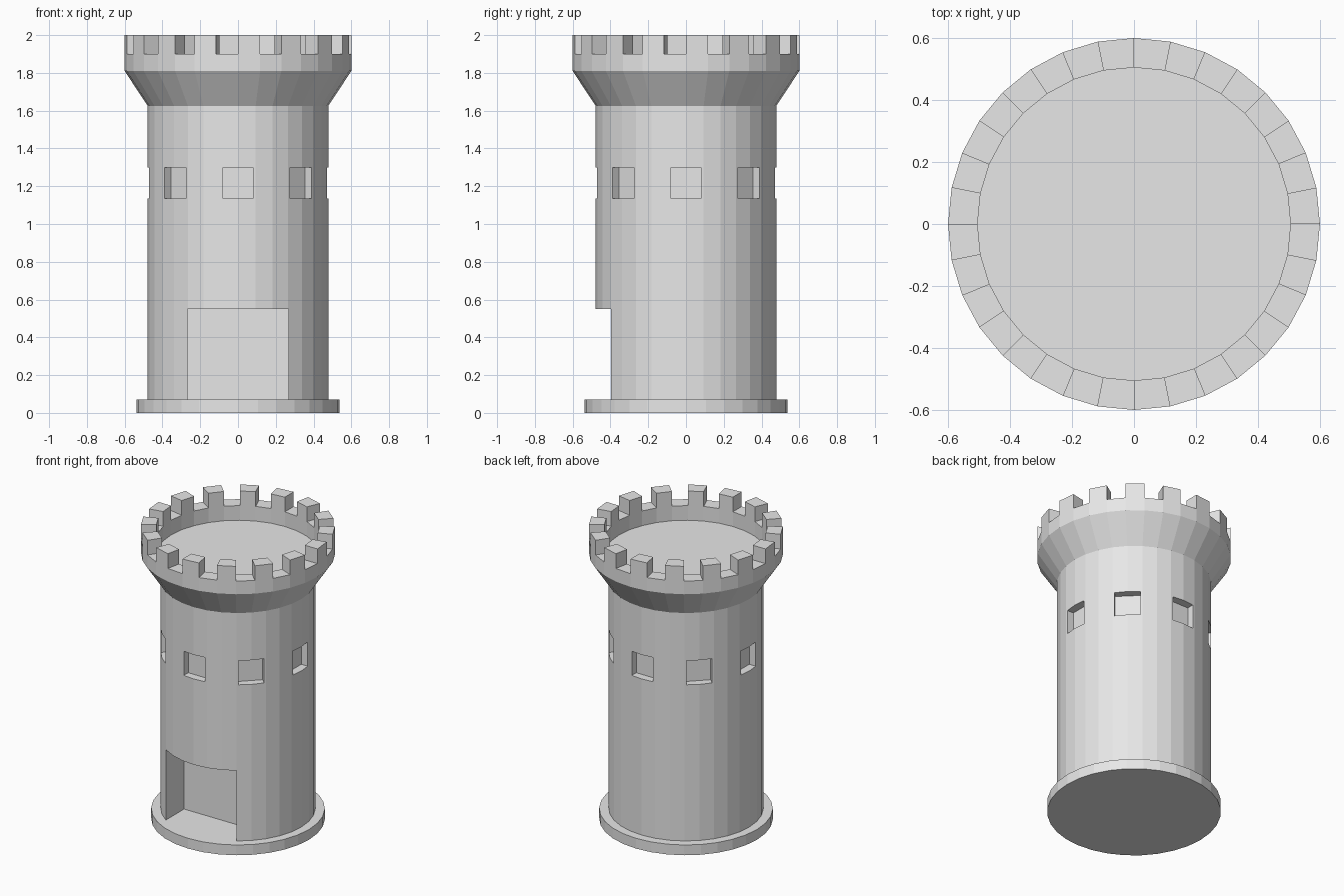
import bpy, bmesh, math
from mathutils import Matrix, Vector

if "Cube" in bpy.data.objects:
    bpy.data.objects.remove(bpy.data.objects["Cube"])

SIDES = 32
stone = bpy.data.materials.new("grey stone")
stone.diffuse_color = (0.8, 0.8, 0.8, 1)
stone.use_nodes = True
stone.node_tree.nodes["Principled BSDF"].inputs["Base Color"].default_value = stone.diffuse_color


def finish(bm, name):
    bmesh.ops.recalc_face_normals(bm, faces=bm.faces[:])
    mesh = bpy.data.meshes.new(name)
    bm.to_mesh(mesh)
    bm.free()
    mesh.materials.append(stone)
    obj = bpy.data.objects.new(name, mesh)
    bpy.context.collection.objects.link(obj)
    return obj


def turned(profile):
    """Revolve (radius, z) points into a capped solid; returns bmesh and bands of side faces."""
    bm = bmesh.new()
    rings = []
    for r, z in profile:
        angles = [2 * math.pi * i / SIDES for i in range(SIDES)]
        rings.append([bm.verts.new((r * math.cos(a), r * math.sin(a), z)) for a in angles])
    bands = []
    for lo, hi in zip(rings, rings[1:]):
        bands.append([bm.faces.new((lo[i], lo[(i + 1) % SIDES], hi[(i + 1) % SIDES], hi[i]))
                      for i in range(SIDES)])
    bm.faces.new(rings[0][::-1])
    bm.faces.new(rings[-1])
    return bm, bands


def add_box(bm, lo, hi, turn=0.0):
    lo, hi = Vector(lo), Vector(hi)
    size = hi - lo
    mat = (Matrix.Rotation(turn, 4, 'Z') @ Matrix.Translation((lo + hi) / 2)
           @ Matrix.Diagonal((size.x, size.y, size.z, 1)))
    bmesh.ops.create_cube(bm, size=1, matrix=mat)


# Round plinth
bm, _ = turned([(0.537, 0), (0.537, 0.07)])
finish(bm, "plinth")

# Tower shaft with flared head, parapet wall and sunken roof floor
bm, bands = turned([(0.478, 0.07), (0.478, 1.625), (0.60, 1.81),
                    (0.60, 1.90), (0.505, 1.90), (0.505, 1.80)])

# Battlements: raise every second segment of the parapet top
raised = bmesh.ops.extrude_discrete_faces(bm, faces=bands[3][::2])["faces"]
bm.free()
bm, bands = turned([(0.478, 0.07), (0.478, 1.625), (0.60, 1.81),
                    (0.60, 1.90), (0.505, 1.90), (0.505, 1.80)])
for face in bands[3][::2]:
    top = bmesh.ops.extrude_face_region(bm, geom=[face])["geom"]
    bmesh.ops.translate(bm, vec=(0, 0, 0.10),
                        verts=[v for v in top if isinstance(v, bmesh.types.BMVert)])
    if face.is_valid:
        bm.faces.remove(face)
tower = finish(bm, "tower")

# Openings: eight window recesses and one doorway
bm = bmesh.new()
for k in range(8):
    add_box(bm, (-0.08, -0.7, 1.135), (0.08, -0.422, 1.30), k * math.pi / 4)
add_box(bm, (-0.267, -0.7, -0.1), (0.267, -0.20, 0.55))
cutter = finish(bm, "opening_cutter")
cutter.hide_render = True

cut = tower.modifiers.new("openings", 'BOOLEAN')
cut.operation = 'DIFFERENCE'
cut.solver = 'EXACT'
cut.object = cutter
bpy.context.view_layer.objects.active = tower
bpy.ops.object.modifier_apply(modifier=cut.name)
bpy.data.objects.remove(cutter)
